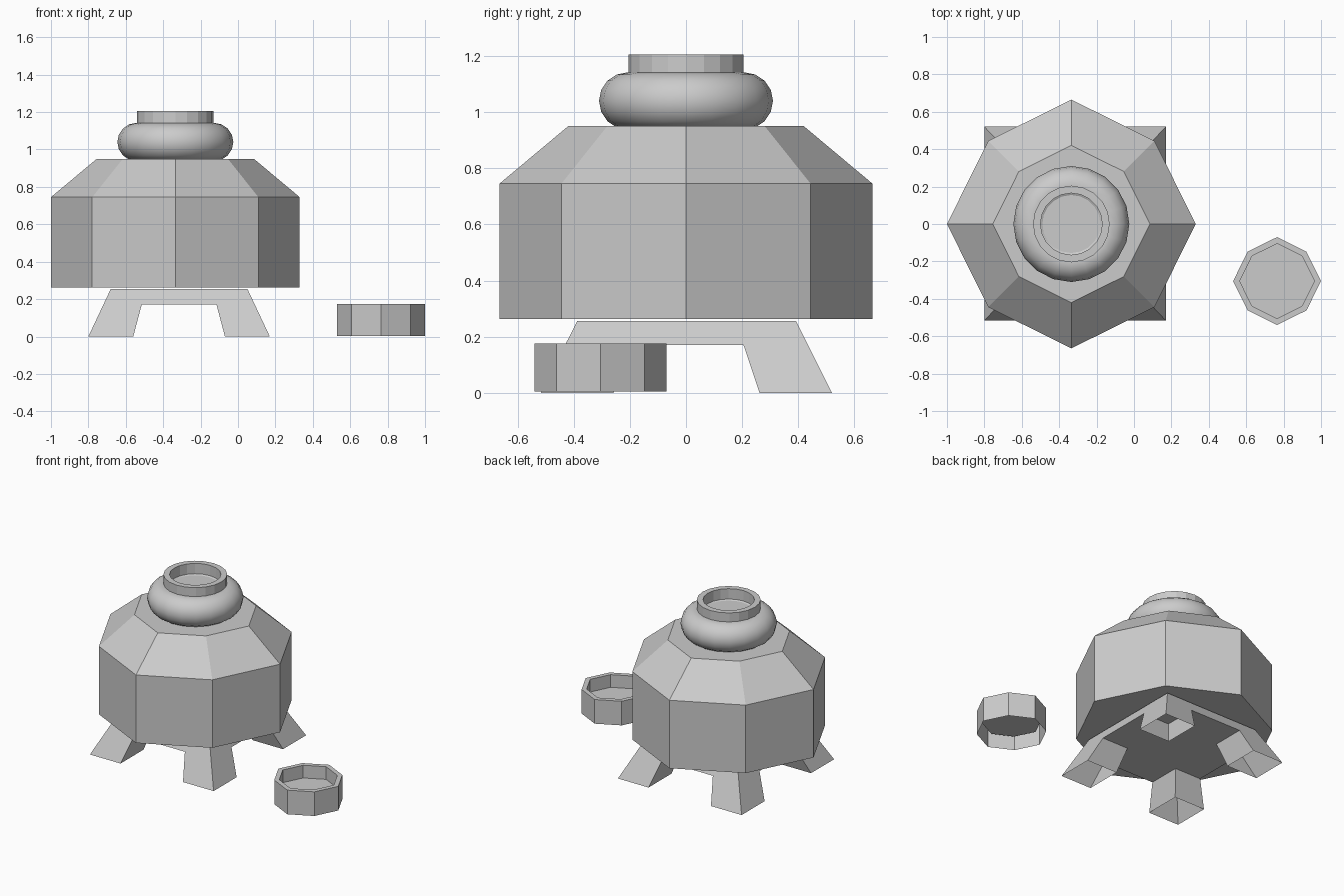
import bpy, bmesh
from math import cos, sin, pi

if "Cube" in bpy.data.objects:
    bpy.data.objects.remove(bpy.data.objects["Cube"])

CX = -0.335  # body axis


def make(name, verts, faces, loc=(0, 0, 0), smooth=False, recalc=True):
    me = bpy.data.meshes.new(name)
    me.from_pydata(verts, [], faces)
    bm = bmesh.new()
    bm.from_mesh(me)
    bmesh.ops.remove_doubles(bm, verts=bm.verts, dist=1e-5)
    if recalc:
        bmesh.ops.recalc_face_normals(bm, faces=bm.faces)
    bm.to_mesh(me)
    bm.free()
    for p in me.polygons:
        p.use_smooth = smooth
    ob = bpy.data.objects.new(name, me)
    ob.location = loc
    bpy.context.collection.objects.link(ob)
    return ob


def circle(n):
    return [(cos(2 * pi * i / n), sin(2 * pi * i / n)) for i in range(n)]


# Slightly pointed octagon: corners on the axes reach further than the diagonals
OCT = [(x * (1 if i % 2 == 0 else 0.945), y * (1 if i % 2 == 0 else 0.945))
       for i, (x, y) in enumerate(circle(8))]


def stack(name, shape, profile, loc, cap_start=False, cap_end=True):
    """Sweep an outline through (radius, z) profile points."""
    n = len(shape)
    verts = [(x * r, y * r, z) for r, z in profile for x, y in shape]
    faces = [(k * n + i, k * n + (i + 1) % n, (k + 1) * n + (i + 1) % n, (k + 1) * n + i)
             for k in range(len(profile) - 1) for i in range(n)]
    if cap_start:
        faces.append(tuple(range(n))[::-1])
    if cap_end:
        faces.append(tuple(range((len(profile) - 1) * n, len(profile) * n)))
    return make(name, verts, faces, loc, recalc=False)


# Faceted body with sloping shoulder
stack("body", OCT, [(0.665, 0.263), (0.665, 0.745), (0.42, 0.95)], (CX, 0, 0), cap_start=True)

# Rounded collar
bpy.ops.mesh.primitive_torus_add(location=(CX, 0, 1.04), major_segments=20, minor_segments=16,
                                 major_radius=0.208, minor_radius=0.102)
collar = bpy.context.object
collar.name = "collar"
for p in collar.data.polygons:
    p.use_smooth = True

# Open neck ring with a floor
stack("neck_ring", circle(20), [(0.205, 1.06), (0.205, 1.205), (0.165, 1.205), (0.165, 1.125)],
      (CX, 0, 0))

# Detached cap: shallow cup, hollow underneath
stack("cap", OCT, [(0.235, 0.004), (0.235, 0.175), (0.2, 0.175), (0.2, 0.085)],
      (0.765, -0.305, 0))


# Base slab, flaring downwards
def rect(x0, x1, y0, y1, z):
    return [(x0, y0, z), (x1, y0, z), (x1, y1, z), (x0, y1, z)]


SIDES = [(i, (i + 1) % 4, (i + 1) % 4 + 4, i + 4) for i in range(4)]
BASE = (-0.315, 0.002, 0)
make("base_slab", rect(-0.405, 0.405, -0.433, 0.433, 0.17) + rect(-0.365, 0.365, -0.39, 0.39, 0.255),
     SIDES + [(3, 2, 1, 0), (4, 5, 6, 7)], BASE)

# Four splayed legs, open at the foot
for side, sx in (("left", -1), ("right", 1)):
    for end, sy in (("front", -1), ("back", 1)):
        foot = rect(sx * 0.245, sx * 0.485, sy * 0.26, sy * 0.518, 0)
        top = rect(sx * 0.2, sx * 0.405, sy * 0.203, sy * 0.433, 0.17)
        leg_faces = SIDES if sx * sy > 0 else [f[::-1] for f in SIDES]
        make(f"{end}_{side}_leg", foot + top, leg_faces, BASE, recalc=False)
